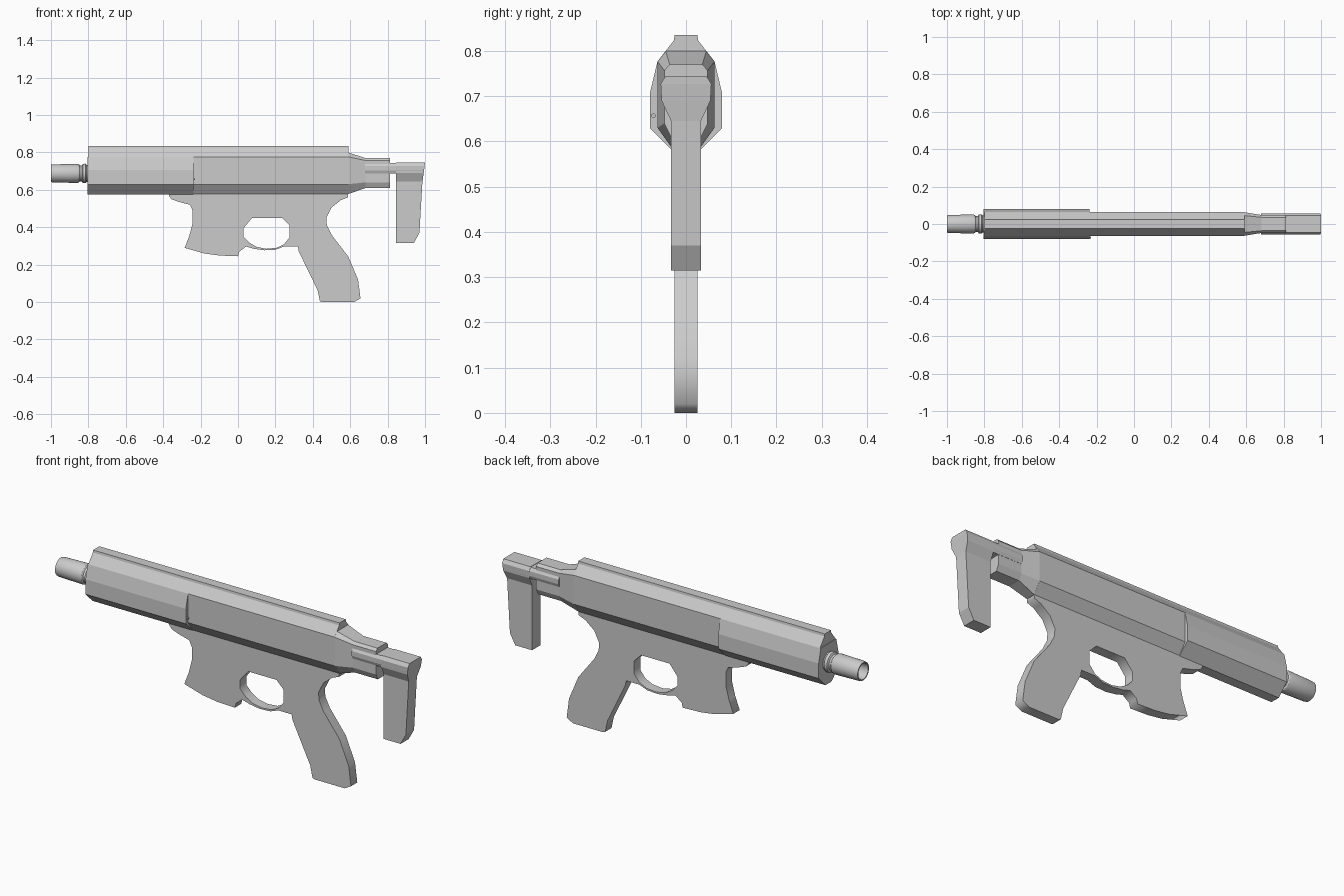
import bpy, bmesh, math

if "Cube" in bpy.data.objects:
    bpy.data.objects.remove(bpy.data.objects["Cube"])

def finish(name, bm):
    bmesh.ops.recalc_face_normals(bm, faces=bm.faces)
    me = bpy.data.meshes.new(name)
    bm.to_mesh(me)
    bm.free()
    ob = bpy.data.objects.new(name, me)
    bpy.context.collection.objects.link(ob)
    return ob

def loft(name, rings, closed=False):
    """Skin equal-length rings of 3D points; cap the ends unless closed."""
    bm = bmesh.new()
    vs = [[bm.verts.new(p) for p in r] for r in rings]
    n = len(rings[0])
    pairs = list(zip(vs, vs[1:])) + ([(vs[-1], vs[0])] if closed else [])
    for a, b in pairs:
        for i in range(n):
            j = (i + 1) % n
            bm.faces.new((a[i], a[j], b[j], b[i]))
    if not closed:
        bm.faces.new(vs[0])
        bm.faces.new(vs[-1])
    return finish(name, bm)

def section(x, half):
    """Mirror a half profile of (y, z) about y = 0 at station x."""
    return [(x, y, z) for y, z in half] + [(x, -y, z) for y, z in reversed(half)]

def plate(name, loops, half):
    """Flat side profile (x, z), later loops are holes, thickened along y."""
    cu = bpy.data.curves.new(name, 'CURVE')
    cu.dimensions = '2D'
    cu.fill_mode = 'BOTH'
    cu.extrude = half
    for pts in loops:
        sp = cu.splines.new('POLY')
        sp.points.add(len(pts) - 1)
        for p, (x, z) in zip(sp.points, pts):
            p.co = (x, z, 0, 1)
        sp.use_cyclic_u = True
    ob = bpy.data.objects.new(name, cu)
    ob.rotation_euler = (math.pi / 2, 0, 0)
    bpy.context.collection.objects.link(ob)
    bpy.ops.object.select_all(action='DESELECT')
    ob.select_set(True)
    bpy.context.view_layer.objects.active = ob
    bpy.ops.object.convert(target='MESH')

def ring(x, r, cy, cz, n):
    return [(x, cy + r * math.cos(2 * math.pi * i / n),
             cz + r * math.sin(2 * math.pi * i / n)) for i in range(n)]

# upper receiver with top rail
upper = [(.025, .835), (.027, .823), (.063, .777), (.063, .63), (.025, .577)]
loft("upper_receiver", [section(-.80, upper), section(.59, upper)])

# wider handguard around the front
guard = [(.063, .777), (.08, .706), (.08, .63), (.025, .575)]
loft("handguard", [section(-.804, guard), section(-.238, guard)])
loft("handguard_pin", [ring(-.25, .005, -.072, .657, 10), ring(-.23, .005, -.072, .657, 10)])

# tapered rear block
taper = [(.045, .80), (.063, .777), (.063, .63), (.025, .577)]
block = [(.036, .77), (.048, .757), (.048, .64), (.033, .61)]
loft("rear_block", [section(.588, taper), section(.682, block), section(.812, block)])

# lower receiver, magazine well and grip with trigger opening
lower = [(-.37, .60), (-.37, .567), (-.355, .55), (-.32, .537), (-.257, .52), (-.243, .49),
         (-.243, .42), (-.26, .355), (-.285, .29), (-.18, .26), (-.10, .249), (0, .245), (.007, .27),
         (.043, .297), (.085, .285), (.14, .277), (.20, .28), (.245, .297), (.32, .297),
         (.325, .27), (.425, .065), (.438, .005), (.45, 0), (.62, 0), (.655, .02),
         (.642, .12), (.59, .243), (.50, .36), (.475, .41), (.472, .45), (.50, .505),
         (.55, .545), (.588, .56), (.59, .60)]
hole = [(.075, .45), (.235, .45), (.275, .41), (.275, .345), (.245, .308), (.205, .29),
        (.15, .285), (.10, .295), (.06, .318), (.03, .35), (.03, .395)]
plate("lower_receiver_and_grip", [lower, hole], .0255)

# stock arms and shoulder piece
arm = [(.045, .743), (.055, .727), (.055, .703), (.049, .687)]
loft("stock_arm", [section(.68, arm), section(.99, arm)])
legs = [(.745, .999, .045), (.727, .998, .056), (.69, .993, .054), (.645, .986, .033),
        (.37, .97, .033), (.315, .94, .033)]
loft("stock_shoulder_piece",
     [[(.845, -h, z), (x, -h, z), (x, h, z), (.845, h, z)] for z, x, h in legs])

# hollow turned barrel
turn = [(-1, .040), (-1, .046), (-.99, .048), (-.86, .051), (-.85, .048), (-.845, .042),
        (-.835, .042), (-.83, .051), (-.815, .052), (-.81, .046), (-.79, .046),
        (-.79, .036), (-.90, .036)]
cap = loft("barrel", [ring(x, r, 0, .688, 32) for x, r in turn])
bpy.ops.object.select_all(action='DESELECT')
cap.select_set(True)
bpy.context.view_layer.objects.active = cap
# open the bore: drop the two end discs and bridge the inner wall
bm = bmesh.new()
bm.from_mesh(cap.data)
bmesh.ops.delete(bm, geom=[f for f in bm.faces if len(f.verts) > 4], context='FACES')
bmesh.ops.bridge_loops(bm, edges=[e for e in bm.edges if e.is_boundary])
bmesh.ops.recalc_face_normals(bm, faces=bm.faces)
bm.to_mesh(cap.data)
bm.free()
bpy.ops.object.shade_smooth_by_angle(angle=math.radians(30))
